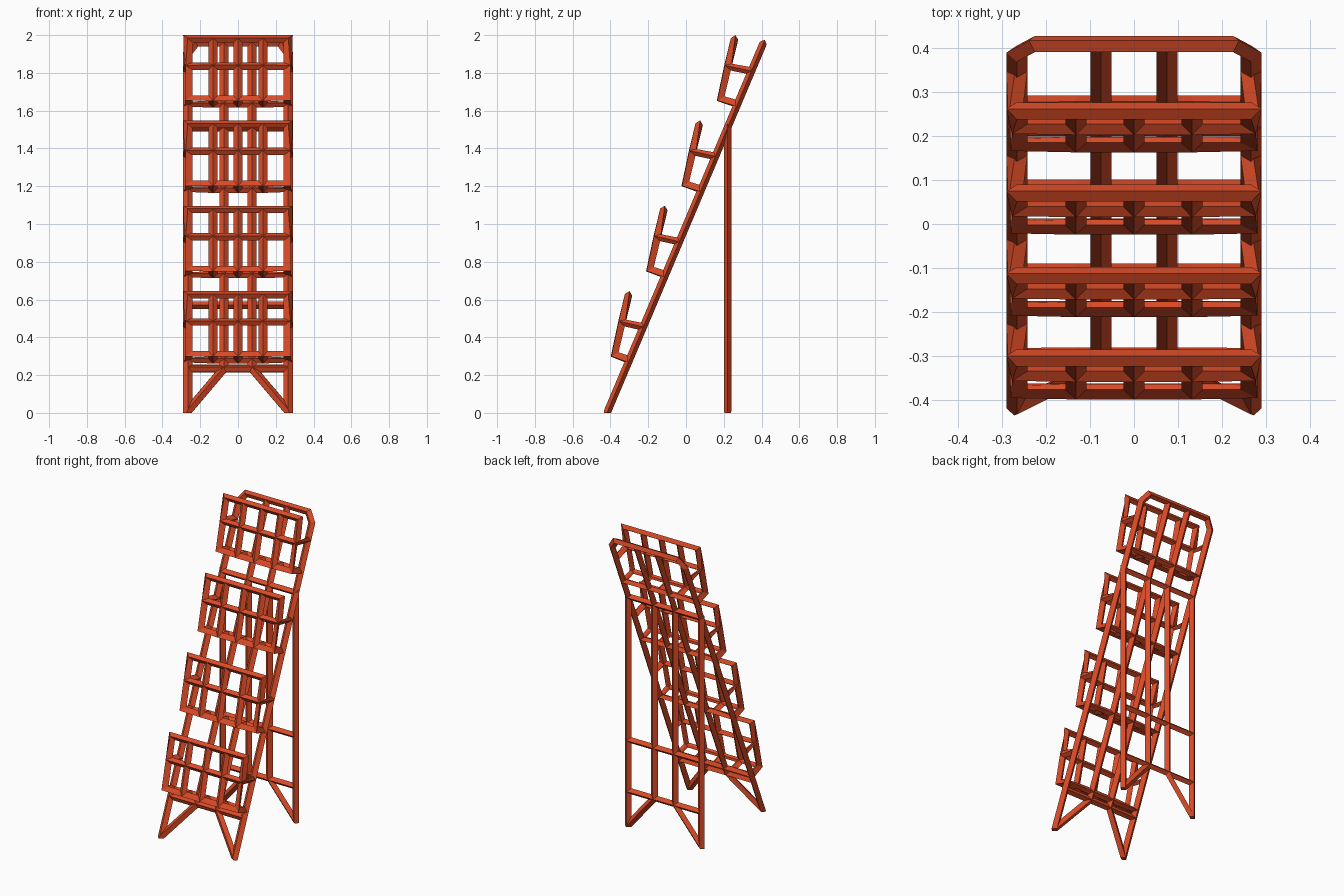
import bpy
import bmesh
from mathutils import Vector

cube = bpy.data.objects.get("Cube")
if cube:
    bpy.data.objects.remove(cube, do_unlink=True)

BAR = 0.04        # bar thickness
WIDEN = 1.2       # bars are a little wider across x
OUTER, INNER = 0.266, 0.075
RAIL = 0.235      # height of the lowest rail

paint = bpy.data.materials.new("orange_red_paint")
paint.use_nodes = True
colour = (0.70, 0.07, 0.02, 1)
paint.diffuse_color = colour
paint.node_tree.nodes["Principled BSDF"].inputs["Base Color"].default_value = colour


def bar_frame(name, polys):
    """Turn the edges of a set of polygons into mitred diamond bars."""
    bm = bmesh.new()
    for poly in polys:
        bm.faces.new([bm.verts.new((x / WIDEN, y, z)) for x, y, z in poly])
    bmesh.ops.remove_doubles(bm, verts=bm.verts[:], dist=0.001)
    bmesh.ops.recalc_face_normals(bm, faces=bm.faces[:])
    mesh = bpy.data.meshes.new(name)
    bm.to_mesh(mesh)
    bm.free()
    obj = bpy.data.objects.new(name, mesh)
    bpy.context.collection.objects.link(obj)
    mod = obj.modifiers.new("bars", 'WIREFRAME')
    mod.thickness = BAR
    mod.offset = 0
    mod.use_boundary = True
    mod.use_even_offset = True
    mod.use_replace = True

    # Apply the bars, then trim the feet flat on the ground
    bpy.context.view_layer.update()
    graph = bpy.context.evaluated_depsgraph_get()
    solid = bpy.data.meshes.new_from_object(obj.evaluated_get(graph))
    obj.modifiers.clear()
    obj.data = solid
    bm = bmesh.new()
    bm.from_mesh(solid)
    bmesh.ops.scale(bm, vec=(WIDEN, 1, 1), verts=bm.verts[:])
    bmesh.ops.bisect_plane(bm, geom=bm.verts[:] + bm.edges[:] + bm.faces[:],
                           plane_co=(0, 0, 0), plane_no=(0, 0, -1), clear_outer=True)
    bmesh.ops.holes_fill(bm, edges=[e for e in bm.edges if e.is_boundary], sides=0)
    bmesh.ops.recalc_face_normals(bm, faces=bm.faces[:])
    bm.to_mesh(solid)
    bm.free()
    solid.materials.clear()
    solid.materials.append(paint)
    return obj


def lean(z):
    """Depth of the leaning frame at a height."""
    return -0.41 + 0.4227 * (z - 0.02)


def upright(z):
    return 0.22


def on_plane(depth, outline):
    return [(x, depth(z), z) for x, z in outline]


def foot(depth, s):
    """Triangular braced foot on one side."""
    return on_plane(depth, [(s * OUTER, 0.01), (s * INNER, RAIL), (s * OUTER, RAIL)])


# Leaning front frame with clipped top corners
top = 1.957
polys = [on_plane(lean, [(-INNER, RAIL), (INNER, RAIL), (INNER, top), (-INNER, top)])]
for s in (-1, 1):
    polys.append(foot(lean, s))
    polys.append(on_plane(lean, [(s * OUTER, RAIL), (s * INNER, RAIL), (s * INNER, top),
                                 (s * 0.225, top), (s * OUTER, 1.905)]))
bar_frame("leaning_frame", polys)

# Upright rear support
polys = [foot(upright, s) for s in (-1, 1)]
columns = (-OUTER, -INNER, INNER, OUTER)
levels = (RAIL, 0.57, 1.51)
for a, b in zip(columns, columns[1:]):
    for lo, hi in zip(levels, levels[1:]):
        polys.append(on_plane(upright, [(a, lo), (b, lo), (b, hi), (a, hi)]))
bar_frame("rear_support", polys)

# Four racks: gridded front, slatted shelf and side brackets
slats = (-OUTER, -0.132, 0, 0.132, OUTER)
for i in range(4):
    drop = 0.4515 * i
    step = Vector((0.187 * i, drop))
    front_low, front_mid, front_top = [
        Vector(p) - step for p in ((0.180, 1.662), (0.222, 1.836), (0.257, 1.98))]
    back_low, back_mid = [Vector((lean(z - drop), z - drop)) for z in (1.635, 1.81)]
    polys = []
    for a, b in zip(slats, slats[1:]):
        for p, q in ((back_low, front_low), (front_low, front_mid), (front_mid, front_top)):
            polys.append([(a, *p), (b, *p), (b, *q), (a, *q)])
    for x in (-OUTER, OUTER):
        polys.append([(x, *p) for p in (front_low, front_mid, back_mid, back_low)])
    bar_frame(f"rack_{i + 1}", polys)
